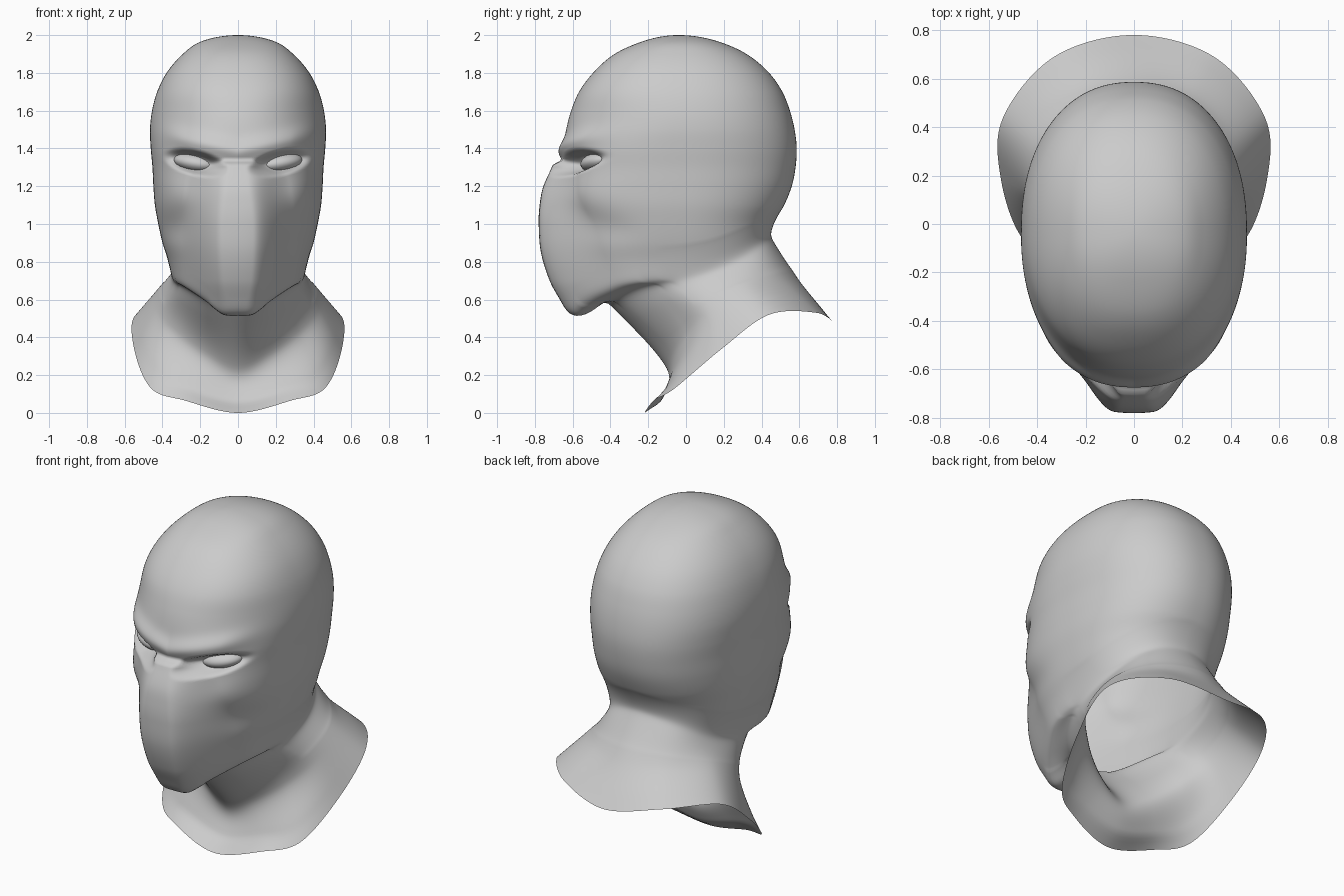
import bpy, bmesh, math
from mathutils import Vector

if "Cube" in bpy.data.objects:
    bpy.data.objects.remove(bpy.data.objects["Cube"])

COLS, HEAD_ROWS, UNDER_ROWS, NECK_ROWS = 110, 190, 8, 34
YC = -0.04


def curve(pts, t):
    """Smooth interpolation through rows of (t, value, value...)."""
    n = len(pts)
    t = min(max(t, pts[0][0]), pts[-1][0])
    i = 0
    while i < n - 2 and t > pts[i + 1][0]:
        i += 1

    def slope(j, k):
        a, b = pts[max(j - 1, 0)], pts[min(j + 1, n - 1)]
        return (b[k] - a[k]) / (b[0] - a[0])
    p, q = pts[i], pts[i + 1]
    h = q[0] - p[0]
    s = (t - p[0]) / h
    return [(2*s**3 - 3*s*s + 1) * p[k] + (s**3 - 2*s*s + s) * h * slope(i, k)
            + (3*s*s - 2*s**3) * q[k] + (s**3 - s*s) * h * slope(i + 1, k)
            for k in range(1, len(p))]


def wrap(ring):
    """Continue a half ring symmetrically past both ends."""
    (a, ax, ay, az), (b, bx, by, bz) = ring[1], ring[-2]
    return [(-a, -ax, ay, az)] + ring + [(360 - b, -bx, by, bz)]


def step(a, b, v):
    s = min(max((v - a) / (b - a), 0), 1)
    return s * s * (3 - 2 * s)


def gauss(d, r):
    return math.exp(-(d / r) ** 2)


# Skull sections: height, half width, front y, back y
SKULL = [(2.0, 0, YC, YC), (1.965, .198, -.235, .175), (1.9, .292, -.378, .32),
         (1.8, .378, -.492, .44), (1.7, .428, -.566, .51), (1.6, .455, -.608, .55),
         (1.5, .466, -.634, .575), (1.4, .462, -.648, .586), (1.3, .453, -.645, .58),
         (1.2, .448, -.635, .56), (1.1, .44, -.63, .52), (1.0, .422, -.62, .465),
         (.9, .40, -.61, .44), (.8, .37, -.59, .435), (.7, .352, -.555, .43),
         (.6, .34, -.515, .43), (.5, .33, -.47, .43)]
SKULL = [(math.sqrt(2 - r[0]),) + r[1:] for r in SKULL]
# Beak ridge: height, front y, flat half width
BEAK = [(.5, -.585, .04), (.53, -.625, .045), (.6, -.668, .055), (.7, -.722, .07),
        (.85, -.768, .08), (1.0, -.78, .08), (1.1, -.775, .07),
        (1.2, -.755, .055), (1.34, -.69, .04)]
# Lower edge of mask by angle from the front
JAW = [(0, .51), (11, .515), (20, .555), (33, .61), (55, .67), (90, .72),
       (110, .76), (135, .84), (160, .92), (180, .95)]
# Under-jaw, throat and collar rings: angle, x, y, z
UNDER = wrap([(0, 0, -.43, .605), (30, .16, -.36, .615), (60, .285, -.19, .67),
              (90, .345, .0, .70), (120, .335, .245, .765), (150, .225, .415, .865),
              (180, 0, .455, .93)])
THROAT = wrap([(0, 0, -.105, .24), (30, .16, -.08, .31), (60, .32, 0, .42),
               (90, .43, .12, .55), (120, .42, .33, .66), (150, .25, .52, .70),
               (180, 0, .6, .70)])
COLLAR = wrap([(0, 0, -.22, .0), (30, .28, -.17, .065), (60, .46, -.06, .13),
               (90, .55, .19, .34), (120, .54, .44, .52), (150, .33, .69, .53),
               (180, 0, .78, .477)])


def face_offset(x, z, base):
    """Depth added to the front: beak, brow ridge, eye socket, cheek."""
    beak_y, flat = curve(BEAK, z)
    top = 1.335 - .4 * max(x - .08, 0)
    d = (beak_y - base) * (1 - step(flat, flat + .22, x)) * (1 - step(top - .025, top + .01, z))
    ridge = 1.385 + .22 * x
    d -= .026 * gauss(z - ridge, .05) * (1 - step(.28, .44, x))
    sx, sz = (x - .225) / .165, (z - 1.325 - .2 * (x - .225)) / .065
    d += .08 * (1 - step(.4, 1.1, math.hypot(sx, sz)))
    d += .02 * gauss(x - .36, .08) * gauss(z - .97, .08)
    d -= .036 * gauss(x - .33, .12) * gauss(z - 1.16, .11)
    return d


def head_point(deg, z):
    w, front, back = curve(SKULL, math.sqrt(max(2 - z, 0)))
    c, s = math.cos(math.radians(deg)), math.sin(math.radians(deg))
    n = 2.35 - (.22 * gauss(z - 1.57, .13) if c > 0 else .1)
    x = w * max(s, 0) ** (2 / n)
    reach = abs(c) ** (2 / n)
    if c < 0:
        return Vector((x, YC + (back - YC) * reach, z))
    y = YC + (front - YC) * reach
    return Vector((x, y + face_offset(x, z, front) * step(0, .5, c), z))


# Masked head and neck: half lofted, then mirrored
bm = bmesh.new()
grid = []
degs = [180 * (j / COLS) ** 1.25 for j in range(COLS + 1)]
for j, deg in enumerate(degs):
    zb = curve(JAW, deg)[0]
    col = [head_point(deg, 2 - (2 - zb) * (i / HEAD_ROWS) ** 2) for i in range(HEAD_ROWS + 1)]
    jaw = col[-1]
    u, t, c = (Vector(curve(r, deg)) for r in (UNDER, THROAT, COLLAR))
    for i in range(1, UNDER_ROWS + 1):
        s = i / UNDER_ROWS
        bulge = .03 * math.sin(math.pi * s) * gauss(deg, 30)
        col.append(jaw.lerp(u, s) - Vector((0, 0, bulge)))
    lip = t.lerp(c, .7) + Vector((0, .06 * gauss(deg, 45), 0))
    rings = [(0, *u), (.55, *t), (.86, *lip), (1, *c)]
    col += [Vector(curve(rings, i / NECK_ROWS)) for i in range(1, NECK_ROWS + 1)]
    if j in (0, COLS):
        for p in col:
            p.x = 0
    grid.append([bm.verts.new(p) for p in col])
for a, b in zip(grid, grid[1:]):
    for i in range(len(a) - 1):
        bm.faces.new((a[i], a[i + 1], b[i + 1], b[i]))


def relax(min_deg, above, below, times):
    """Soften the band around the jaw edge from an angle backwards."""
    band = [v for d, col in zip(degs, grid) if d >= min_deg
            for v in col[HEAD_ROWS - above:HEAD_ROWS + below]]
    for _ in range(times):
        bmesh.ops.smooth_vert(bm, verts=band, factor=.5, use_axis_x=True,
                              use_axis_y=True, use_axis_z=True)
        for v in grid[0] + grid[-1]:
            v.co.x = 0


relax(0, 5, 12, 6)
relax(22, 6, 14, 8)
relax(70, 8, 18, 15)
relax(82, 12, 22, 45)
bmesh.ops.remove_doubles(bm, verts=bm.verts, dist=1e-5)
bmesh.ops.recalc_face_normals(bm, faces=bm.faces)
mesh = bpy.data.meshes.new("masked_head")
bm.to_mesh(mesh)
bm.free()
head = bpy.data.objects.new("masked_head", mesh)
bpy.context.collection.objects.link(head)
mirror = head.modifiers.new("mirror", 'MIRROR')
mirror.use_clip = True
bpy.ops.object.select_all(action='DESELECT')
head.select_set(True)
bpy.context.view_layer.objects.active = head
bpy.ops.object.shade_smooth_by_angle(angle=math.radians(60))

# Eyeballs
for side, name in ((1, "left_eye"), (-1, "right_eye")):
    bpy.ops.mesh.primitive_uv_sphere_add(segments=32, ring_count=20, radius=1,
                                         location=(side * .225, -.468, 1.325))
    eye = bpy.context.object
    eye.name = name
    eye.scale = (.12, .085, .05)
    eye.rotation_euler = (0, -side * .16, side * .4)
    bpy.ops.object.shade_smooth()
